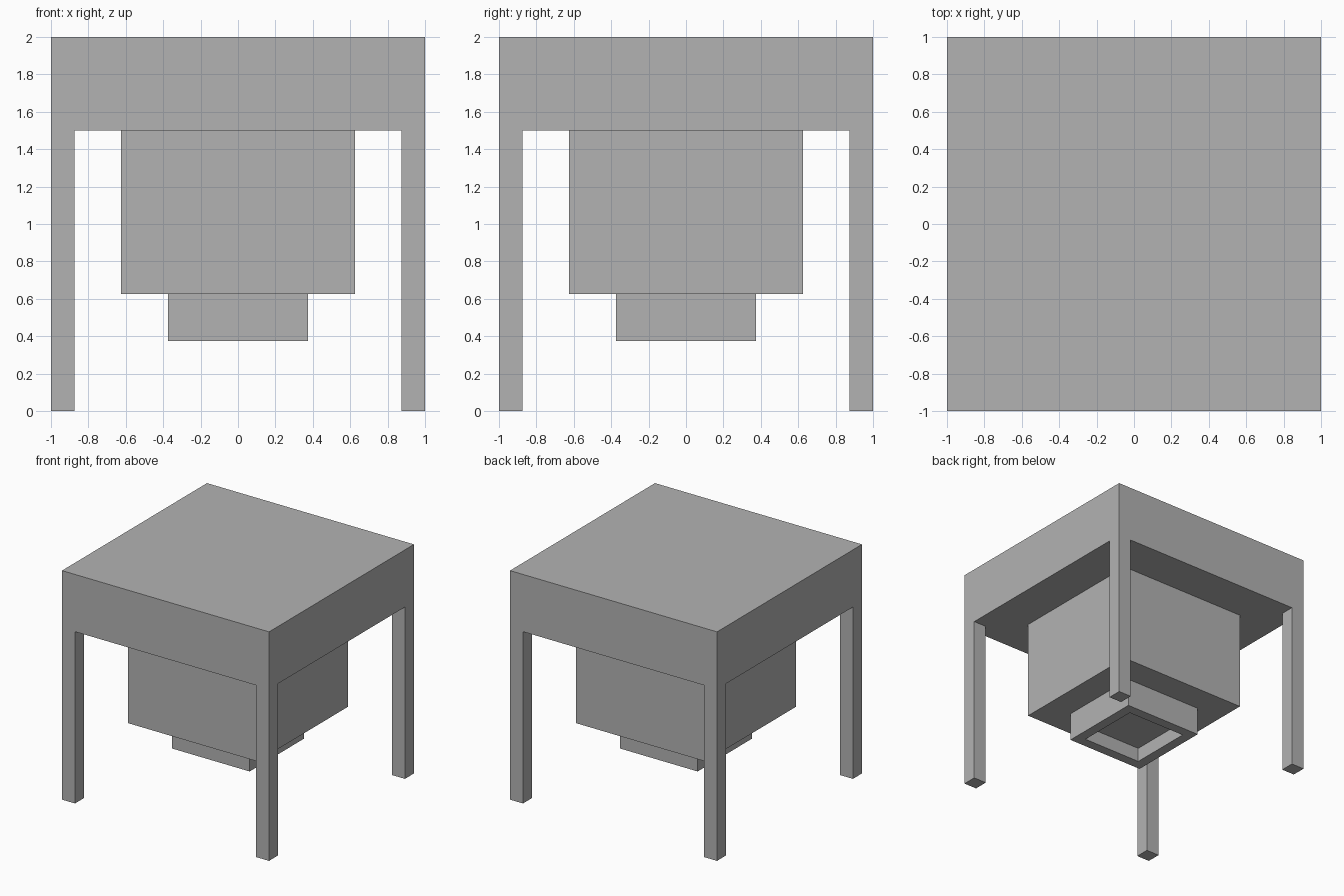
import bpy
import bmesh
import math
from mathutils import Matrix, Vector

cube = bpy.data.objects.get("Cube")
if cube:
    bpy.data.objects.remove(cube, do_unlink=True)

# One plain grey for the whole model
GREY = (0.45, 0.45, 0.45, 1)
grey = bpy.data.materials.new("plain_grey")
grey.use_nodes = True
grey.diffuse_color = GREY
grey.node_tree.nodes["Principled BSDF"].inputs["Base Color"].default_value = GREY


def box_mesh(half, bottom, top):
    """Square block centred on the z axis."""
    bm = bmesh.new()
    size = Matrix.Diagonal((2 * half, 2 * half, top - bottom, 1))
    place = Matrix.Translation((0, 0, (top + bottom) / 2))
    bmesh.ops.create_cube(bm, size=1, matrix=place @ size)
    return bm


def underside(bm):
    bm.normal_update()
    return [f for f in bm.faces if f.normal.z < -0.9]


def add_part(name, bm):
    bmesh.ops.recalc_face_normals(bm, faces=bm.faces[:])
    mesh = bpy.data.meshes.new(name)
    bm.to_mesh(mesh)
    bm.free()
    mesh.materials.append(grey)
    part = bpy.data.objects.new(name, mesh)
    bpy.context.collection.objects.link(part)
    return part


# Thick top with four square legs pulled down from its corners
LEG_INNER = 0.875
frame = box_mesh(1, 1.5, 2)
for axis in (Vector((1, 0, 0)), Vector((0, 1, 0))):
    for side in (-1, 1):
        bmesh.ops.bisect_plane(frame, geom=frame.verts[:] + frame.edges[:] + frame.faces[:],
                               plane_co=axis * side * LEG_INNER, plane_no=axis)
corners = []
for face in underside(frame):
    centre = face.calc_center_median()
    if min(abs(centre.x), abs(centre.y)) > LEG_INNER:
        corners.append(face)
legs = bmesh.ops.extrude_discrete_faces(frame, faces=corners)["faces"]
for face in legs:
    bmesh.ops.translate(frame, verts=face.verts[:], vec=(0, 0, -1.5))
bmesh.ops.dissolve_limit(frame, angle_limit=math.radians(1),
                         verts=frame.verts[:], edges=frame.edges[:])
add_part("top_and_legs", frame)

# Large block hanging under the top
add_part("hanging_body", box_mesh(0.625, 0.625, 1.5))

# Smaller nozzle with a square recess in its underside
nozzle = box_mesh(0.375, 0.375, 0.625)
mouth = underside(nozzle)
bmesh.ops.inset_region(nozzle, faces=mouth, thickness=0.125)
floor = bmesh.ops.extrude_discrete_faces(nozzle, faces=mouth)["faces"]
bmesh.ops.translate(nozzle, verts=floor[0].verts[:], vec=(0, 0, 0.125))
add_part("nozzle", nozzle)
